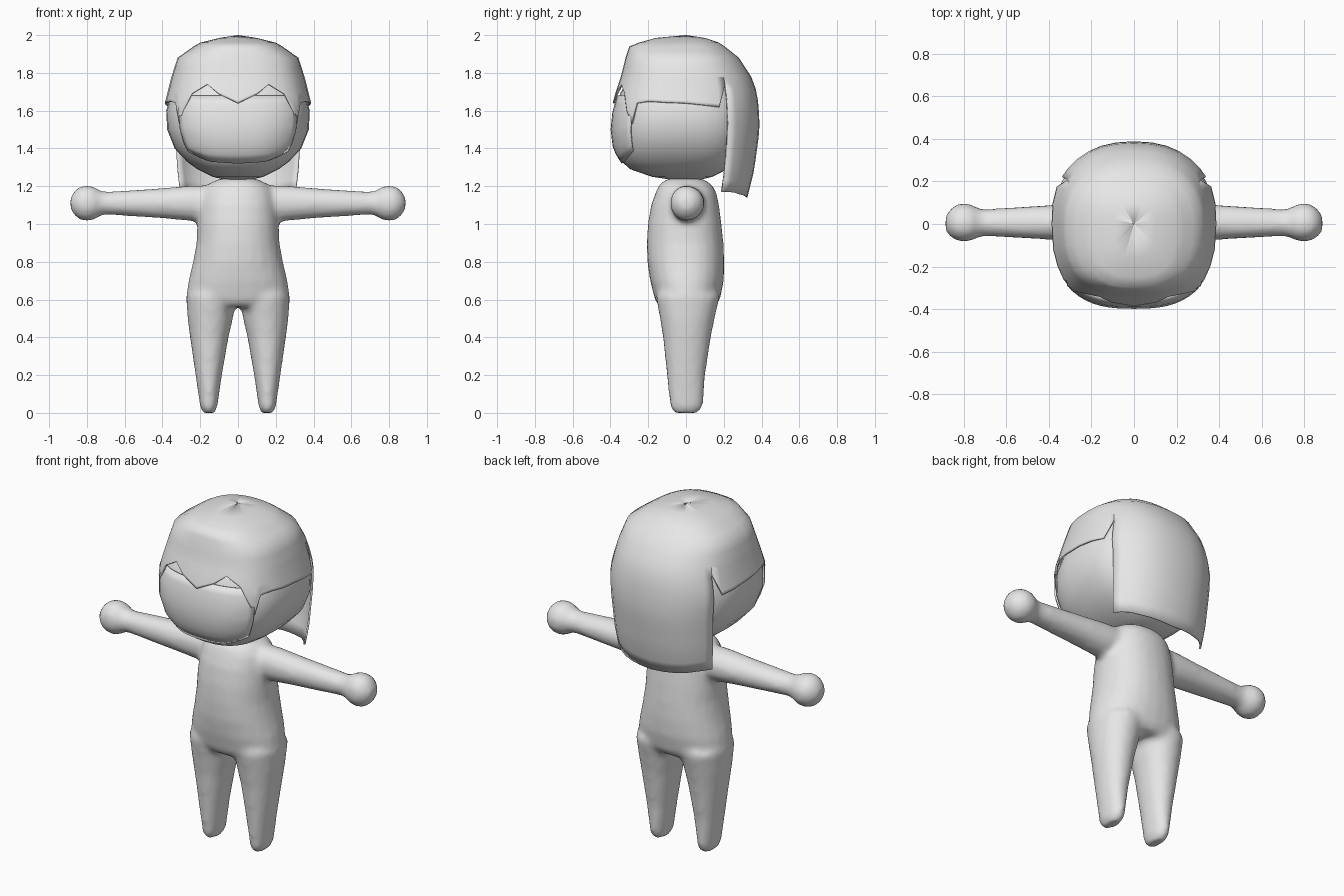
import bpy, bmesh, math

if "Cube" in bpy.data.objects:
    bpy.data.objects.remove(bpy.data.objects["Cube"])

grey = bpy.data.materials.new("plain grey")
grey.diffuse_color = (0.8, 0.8, 0.8, 1)
grey.use_nodes = True
grey.node_tree.nodes["Principled BSDF"].inputs["Base Color"].default_value = grey.diffuse_color


def interp(table, k):
    """Linear lookup in rows sorted by their first value."""
    if k <= table[0][0]:
        return table[0][1:]
    for a, b in zip(table, table[1:]):
        if k <= b[0]:
            f = (k - a[0]) / (b[0] - a[0])
            return [p + (q - p) * f for p, q in zip(a[1:], b[1:])]
    return table[-1][1:]


def outline(deg, w, front, back, ef, eb):
    """Rounded-box outline; 0 degrees is the front, 90 the +x side."""
    s, c = math.sin(math.radians(deg)), math.cos(math.radians(deg))
    e = ef if c > 0 else eb
    x = math.copysign(w * abs(s) ** e, s)
    y = -front * c ** e if c > 0 else back * (-c) ** e
    return x, y


def make_object(name, bm):
    bmesh.ops.remove_doubles(bm, verts=bm.verts[:], dist=0.0002)
    bmesh.ops.recalc_face_normals(bm, faces=bm.faces[:])
    for f in bm.faces:
        f.smooth = True
    me = bpy.data.meshes.new(name)
    bm.to_mesh(me)
    bm.free()
    me.materials.append(grey)
    ob = bpy.data.objects.new(name, me)
    bpy.context.collection.objects.link(ob)
    return ob


def loft(bm, rings):
    """Capped tube through equal-length rings of points."""
    vs = [[bm.verts.new(p) for p in r] for r in rings]
    n = len(vs[0])
    for a, b in zip(vs, vs[1:]):
        for i in range(n):
            j = (i + 1) % n
            bm.faces.new((a[i], a[j], b[j], b[i]))
    bm.faces.new(vs[0][::-1])
    bm.faces.new(vs[-1])


def sheet(bm, columns, skip=()):
    """Open surface through columns of points."""
    vs = [[bm.verts.new(p) for p in c] for c in columns]
    for k, (a, b) in enumerate(zip(vs, vs[1:])):
        if k not in skip:
            for i in range(len(a) - 1):
                bm.faces.new((a[i], b[i], b[i + 1], a[i + 1]))


def ring(z, w, front, back, e, cx=0, n=24):
    pts = [outline(360 * i / n, w, front, back, e, e) for i in range(n)]
    return [(cx + x, y, z) for x, y in pts]


def thicken(ob, t):
    m = ob.modifiers.new("thickness", "SOLIDIFY")
    m.thickness = t
    m.offset = -1


# Body: torso, legs and arms blended into one skin
bm = bmesh.new()
torso = [(0.56, .25, .14, .15), (0.60, .277, .165, .18), (0.70, .262, .19, .2),
         (0.80, .238, .205, .203), (0.90, .22, .208, .198), (1.00, .215, .202, .188),
         (1.10, .205, .185, .175), (1.17, .19, .16, .16), (1.21, .16, .14, .135),
         (1.24, .10, .10, .09)]
loft(bm, [ring(z, w, f, b, .9) for z, w, f, b in torso])
leg = [(0.0, .155, .032, .06, .06), (0.03, .155, .045, .085, .09),
       (0.20, .155, .07, .102, .102), (0.40, .152, .102, .122, .132),
       (0.50, .147, .12, .138, .152), (0.62, .14, .135, .16, .18)]
# x, height radius, front and back radius of the arm and rounded hand
arm = [(.10, .095, .08, .10), (.25, .094, .08, .098), (.40, .080, .074, .09),
       (.55, .070, .066, .08), (.70, .060, .057, .07), (.735, .068, .063, .075),
       (.76, .087, .077, .09), (.80, .096, .085, .1), (.84, .087, .077, .09),
       (.87, .06, .055, .065), (.887, .03, .03, .035)]
for s in (-1, 1):
    loft(bm, [ring(z, w, f, b, .95, s * cx) for z, cx, w, f, b in leg])
    loft(bm, [[(s * x, y, 1.11 + h) for h, y, x in ring(x, w, f, b, 1)]
              for x, w, f, b in arm])
body = make_object("body", bm)
m = body.modifiers.new("blend", "REMESH")
m.mode = "VOXEL"
m.voxel_size = 0.018
m.use_smooth_shade = True
m = body.modifiers.new("soften", "SMOOTH")
m.factor = 0.5
m.iterations = 5

# Head
head = [(1.235, .07, .08, .08), (1.25, .135, .18, .14), (1.29, .215, .295, .22),
        (1.33, .27, .34, .27), (1.40, .335, .375, .31), (1.50, .375, .387, .33),
        (1.60, .38, .377, .33), (1.70, .352, .345, .32), (1.85, .27, .25, .25),
        (1.94, .1, .1, .1)]
bm = bmesh.new()
loft(bm, [ring(z, w, f, b, .74, n=32) for z, w, f, b in head])
make_object("head", bm)

# Face plate, slightly proud of the head
lower_edge = [(0, 1.32), (25, 1.33), (40, 1.36), (48, 1.385)]
bm = bmesh.new()
cols = []
for a in range(-48, 49, 6):
    low = interp(lower_edge, abs(a))[0]
    col = []
    for i in range(9):
        z = low + (1.68 - low) * i / 8
        w, f, b = interp(head, z)
        col.append((*outline(a, w + .01, f + .012, b, .74, .74), z))
    cols.append(col)
sheet(bm, cols)
thicken(make_object("face_plate", bm), 0.009)

# Hair: cap with zigzag fringe, straight sides and a long back panel
shell = [(1.14, .35, .3, .325), (1.28, .37, .33, .36), (1.50, .385, .385, .39),
         (1.62, .393, .393, .385), (1.70, .372, .372, .375), (1.78, .352, .345, .345),
         (1.88, .32, .32, .28), (1.94, .235, .30, .205), (1.96, .2, .25, .175),
         (1.985, .1, .16, .10), (2.0, .001, .001, .001)]
half_edge = [(0, 1.64), (10, 1.69), (20, 1.74), (34, 1.69), (42, 1.60), (48, 1.53),
             (54, 1.64), (66, 1.65), (78, 1.645), (90, 1.64), (102, 1.63),
             (114, 1.62), (122, 1.74), (122, 1.17), (130, 1.17), (140, 1.165),
             (150, 1.155), (160, 1.15), (170, 1.145), (180, 1.14)]
edge = [(-a, z) for a, z in half_edge[:0:-1]] + half_edge
upper = [2.0, 1.985, 1.96, 1.94, 1.91, 1.88, 1.83, 1.78]
bm = bmesh.new()
cols = []
for a, end in edge:
    heights = upper + [1.78 + (end - 1.78) * i / 10 for i in range(1, 11)]
    cols.append([(*outline(a, *interp(shell, z), .74, .87), z) for z in heights])
# leave the slit open where the side hair meets the back panel
slits = [k for k in range(len(edge) - 1) if edge[k][0] == edge[k + 1][0]]
sheet(bm, cols, slits)
bmesh.ops.dissolve_degenerate(bm, edges=bm.edges[:], dist=0.0001)
thicken(make_object("hair", bm), 0.01)
